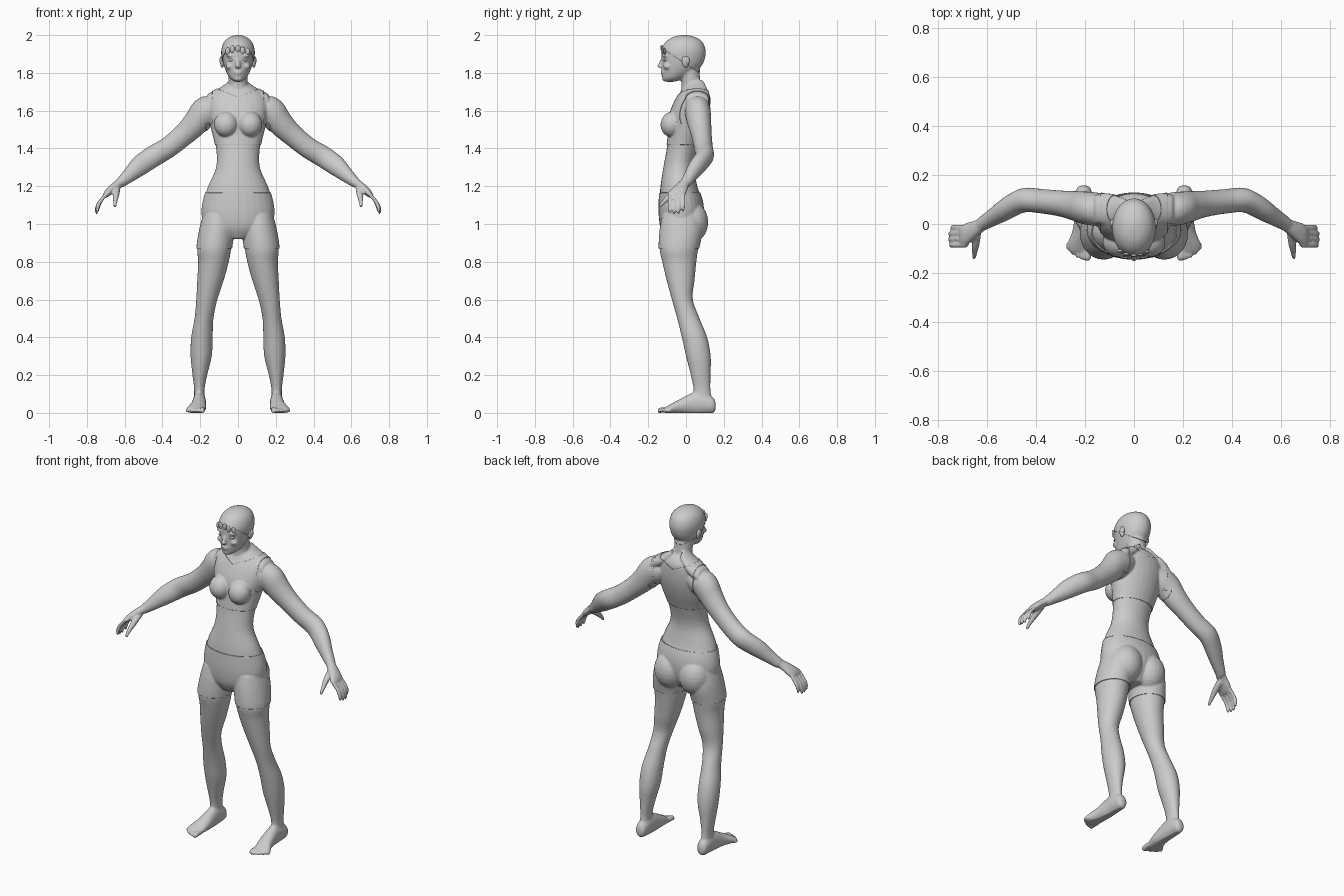
import bpy, bmesh, math
from mathutils import Vector, Matrix

grey = bpy.data.materials.new("light grey")
grey.diffuse_color = (0.6, 0.6, 0.6, 1)
X, Y, Z = Vector((1, 0, 0)), Vector((0, 1, 0)), Vector((0, 0, 1))


def catmull(rows, steps=4):
    """Smoothly interpolate rows of numbers."""
    out = []
    for i in range(len(rows) - 1):
        p0, p1 = rows[max(i - 1, 0)], rows[i]
        p2, p3 = rows[i + 1], rows[min(i + 2, len(rows) - 1)]
        for s in range(steps):
            t = s / steps
            out.append([0.5 * (2 * b + (c - a) * t + (2 * a - 5 * b + 4 * c - d) * t * t
                               + (3 * b - a - 3 * c + d) * t ** 3)
                        for a, b, c, d in zip(p0, p1, p2, p3)])
    return out + [list(rows[-1])]


def loft(bm, rows, u=X, v=Y, side=1, n=28):
    """Closed skin over ellipses (x, y, z, radius along u, radius along v)."""
    rings = []
    for x, y, z, a, b in catmull(rows):
        ring = []
        for k in range(n):
            t = 2 * math.pi * k / n
            p = Vector((x, y, z)) + u * a * math.cos(t) + v * b * math.sin(t)
            ring.append(bm.verts.new((p.x * side, p.y, p.z)))
        rings.append(ring)
    faces = [bm.faces.new(rings[0]), bm.faces.new(rings[-1][::-1])]
    for r, q in zip(rings, rings[1:]):
        for k in range(n):
            faces.append(bm.faces.new((r[k], q[k], q[k - 1], r[k - 1])))
    bmesh.ops.recalc_face_normals(bm, faces=faces)


def stack(bm, rows, side=1):
    """Horizontal loft from (z, x centre, half width, front y, back y)."""
    loft(bm, [(x, (f + b) / 2, z, w, (b - f) / 2) for z, x, w, f, b in rows], side=side)


def ball(bm, pos, size, rot=0):
    m = Matrix.Translation(pos) @ Matrix.Rotation(rot, 4, 'X') @ Matrix.Diagonal((*size, 1))
    bmesh.ops.create_uvsphere(bm, u_segments=20, v_segments=12, radius=1, matrix=m)


def make(name, bm):
    me = bpy.data.meshes.new(name)
    bm.to_mesh(me)
    bm.free()
    me.materials.append(grey)
    me.polygons.foreach_set("use_smooth", [True] * len(me.polygons))
    ob = bpy.data.objects.new(name, me)
    bpy.context.collection.objects.link(ob)
    return ob


bm = bmesh.new()
# torso, neck and head
stack(bm, [(.925, 0, .06, -.10, .04), (.98, 0, .165, -.13, .075), (1.05, 0, .188, -.14, .09),
           (1.12, 0, .182, -.14, .085), (1.2, 0, .158, -.135, .06), (1.3, 0, .116, -.12, .045),
           (1.4, 0, .116, -.102, .065), (1.5, 0, .138, -.09, .10), (1.58, 0, .155, -.085, .12),
           (1.65, 0, .155, -.058, .125), (1.7, 0, .12, -.03, .12), (1.735, 0, .06, -.012, .095)])
stack(bm, [(1.64, 0, .07, -.03, .11), (1.71, 0, .057, -.025, .093), (1.75, 0, .051, -.025, .078),
           (1.82, 0, .052, -.04, .07)])
stack(bm, [(1.753, 0, .018, -.112, -.06), (1.77, 0, .042, -.125, -.01), (1.80, 0, .06, -.128, .04),
           (1.84, 0, .075, -.128, .08), (1.88, 0, .083, -.13, .097), (1.92, 0, .085, -.128, .10),
           (1.96, 0, .072, -.106, .085), (1.985, 0, .045, -.07, .05), (1.996, 0, .014, -.025, .01)])
# nose, lips and chin
loft(bm, [(0, -.122, 1.882, .008, .008), (0, -.134, 1.85, .010, .012),
          (0, -.141, 1.834, .015, .012), (0, -.128, 1.824, .012, .008)])
for z, w in ((1.806, .026), (1.796, .022)):
    ball(bm, (0, -.122, z), (w, .013, .007))
ball(bm, (0, -.113, 1.770), (.024, .014, .014))

for s in (1, -1):
    # brow, cheek, bust, buttock
    ball(bm, (s * .036, -.112, 1.892), (.028, .014, .008))
    ball(bm, (s * .042, -.098, 1.835), (.024, .022, .018))
    ball(bm, (s * .064, -.073, 1.528), (.060, .058, .064), -.25)
    ball(bm, (s * .082, .027, 1.01), (.088, .086, .105))
    # collar muscle
    loft(bm, [(.03, .06, 1.74, .04, .03), (.09, .06, 1.69, .06, .035), (.16, .06, 1.65, .06, .04)],
         Y, Z, s)
    # leg
    stack(bm, [(1.05, .105, .075, -.12, .075), (.97, .113, .088, -.135, .085),
               (.87, .126, .09, -.14, .065), (.8, .130, .081, -.126, .055),
               (.7, .146, .07, -.102, .045), (.6, .165, .056, -.075, .036),
               (.5, .18, .05, -.047, .072), (.4, .191, .057, -.022, .112),
               (.3, .195, .056, 0, .131), (.2, .202, .039, .025, .13),
               (.12, .205, .027, .04, .13), (.05, .205, .03, .03, .14)], s)
    # foot and toes
    loft(bm, [(.205, .157, .035, .012, .016), (.205, .145, .04, .029, .04),
              (.205, .10, .05, .035, .055), (.205, .04, .05, .036, .058),
              (.21, -.03, .034, .042, .04), (.222, -.08, .021, .049, .026),
              (.226, -.11, .014, .043, .016)], X, Z, s)
    for i in range(5):
        x, r = .188 + i * .0195, .0145 if i == 0 else .0105
        y = -.142 + .0028 * i * i
        loft(bm, [(x, -.085, .016, r, r), (x, y + .02, .016, r, r),
                  (x + .002, y, .012, r, r), (x + .002, y - .008, .011, r / 2, r / 2)], X, Z, s, 12)
    # arm
    up = Vector((.6, 0, .8))
    loft(bm, [(.09, .06, 1.63, .05, .05), (.14, .06, 1.615, .066, .075),
              (.19, .064, 1.58, .068, .077), (.235, .072, 1.525, .062, .068),
              (.29, .082, 1.47, .054, .059), (.37, .092, 1.405, .05, .056),
              (.45, .097, 1.357, .05, .057), (.52, .063, 1.308, .048, .053),
              (.58, .026, 1.255, .038, .038), (.63, -.004, 1.212, .031, .025)], Y, up, s)
    # palm, fingers and thumb
    loft(bm, [(.61, .003, 1.228, .028, .024), (.65, -.022, 1.20, .036, .022),
              (.685, -.042, 1.17, .046, .02), (.705, -.05, 1.15, .042, .014)], Y, up, s)
    for i in range(4):
        y, k = -.015 - i * .024, (.88, 1, 1, .95)[i]
        loft(bm, [(.685, y, 1.17, .012, .014), (.685 + .048 * k, y + .001, 1.17 - .055 * k, .012, .013),
                  (.685 + .062 * k, y, 1.17 - .09 * k, .0105, .011),
                  (.685 + .064 * k, y, 1.17 - .118 * k, .006, .006)], Y, X, s, 12)
    loft(bm, [(.64, -.025, 1.19, .018, .018), (.645, -.075, 1.155, .017, .017),
              (.65, -.115, 1.12, .012, .012), (.652, -.14, 1.092, .008, .008)],
         X, Vector((0, .6, -.8)), s, 14)

# blend the volumes into one skin
raw = make("rough_body", bm)
rm = raw.modifiers.new("blend", 'REMESH')
rm.mode, rm.voxel_size = 'VOXEL', 0.0062
sm = raw.modifiers.new("relax", 'SMOOTH')
sm.factor, sm.iterations = 0.5, 4
skin = bpy.data.meshes.new_from_object(raw.evaluated_get(bpy.context.evaluated_depsgraph_get()))
bpy.data.objects.remove(raw)
body = bmesh.new()
body.from_mesh(skin)
for v in body.verts:
    v.co.z = max(v.co.z, 0)

# clean cuts along garment edges and hairline
HAIR = Vector((0, .55, .835)).normalized()
HAIR_AT = Vector((0, -.125, 1.93))
cuts = [((0, 0, .87), Z), ((0, 0, 1.165), Z), ((0, 0, 1.42), Z), ((0, 0, 1.53), Z),
        ((.135, 0, 0), X), ((-.135, 0, 0), X), (HAIR_AT, HAIR),
        ((0, 0, 1.67), Vector((-.4, 0, 1))), ((0, 0, 1.67), Vector((.4, 0, 1)))]
for co, no in cuts:
    bmesh.ops.bisect_plane(body, geom=body.verts[:] + body.edges[:] + body.faces[:],
                           plane_co=co, plane_no=no)


def in_shorts(c):
    return .87 < c.z < 1.165 and abs(c.x) < .3


def in_top(c):
    ax = abs(c.x)
    return 1.42 < c.z < 1.67 + .4 * ax and (ax < .135 or (c.z < 1.53 and ax < .17))


def in_hair(c):
    return c.z > 1.77 and (c - HAIR_AT).dot(HAIR) > 0


def carve(name, rule, thick):
    """Split a region off the skin and thicken it outward."""
    part = body.copy()
    for b, keep in ((part, True), (body, False)):
        b.normal_update()
        drop = [f for f in b.faces if rule(f.calc_center_median()) != keep]
        bmesh.ops.delete(b, geom=drop, context='FACES')
    ob = make(name, part)
    so = ob.modifiers.new("cloth", 'SOLIDIFY')
    so.thickness, so.offset = thick, 1
    return ob


carve("shorts", in_shorts, .005)
carve("crop_top", in_top, .004)
carve("hair_cap", in_hair, .004)
make("body", body)

# ears, eyes and fringe locks
for s, tag in ((1, "left"), (-1, "right")):
    bm = bmesh.new()
    ball(bm, (s * .083, -.004, 1.858), (.012, .017, .03), .25)
    ball(bm, (s * .088, .004, 1.866), (.010, .015, .022), .25)
    make(tag + "_ear", bm)
    bm = bmesh.new()
    ball(bm, (s * .034, -.110, 1.868), (.017, .012, .008))
    make(tag + "_eye", bm)
bm = bmesh.new()
for x, dz in ((-.055, -.01), (-.03, 0), (0, .004), (.024, -.006), (.05, -.012)):
    ball(bm, (x, -.128 + 6 * x * x, 1.925 + dz), (.013, .007, .02), .1)
make("fringe", bm)
